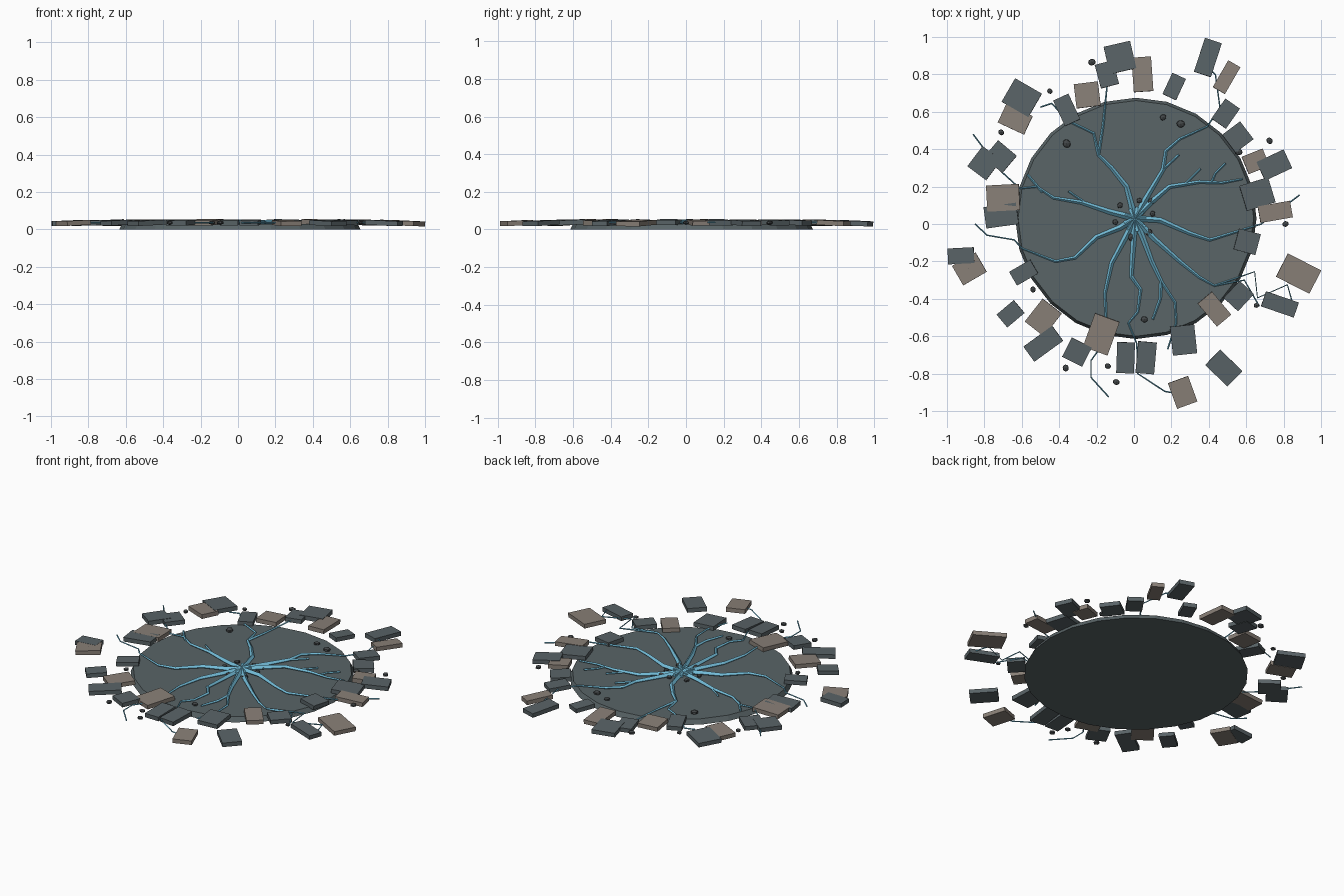
import bpy, bmesh, math, random
from mathutils import Matrix, Vector

random.seed(4)
CX, CY = 0.01, 0.03


def material(name, col):
    m = bpy.data.materials.new(name)
    m.diffuse_color = (*col, 1)
    return m


SLATE = material("slate", (0.10, 0.128, 0.135))
STONE = material("blue grey stone", (0.10, 0.125, 0.135))
TAN = material("warm grey stone", (0.25, 0.215, 0.185))
PEBBLE = material("dark pebble", (0.055, 0.062, 0.065))
ICE = material("pale blue", (0.17, 0.50, 0.68))


def make(name, bm, mat):
    me = bpy.data.meshes.new(name)
    bm.to_mesh(me)
    bm.free()
    me.materials.append(mat)
    ob = bpy.data.objects.new(name, me)
    bpy.context.collection.objects.link(ob)
    return ob


# ground disc, slightly narrower at the top
bm = bmesh.new()
bmesh.ops.create_cone(bm, cap_ends=True, segments=24, radius1=0.645, radius2=0.63, depth=0.03,
                      matrix=Matrix.Translation((CX, CY, 0.015)))
make("ground_disc", bm, SLATE)


# broken slabs around the rim: x, y, width, length, turn in degrees
def slabs(name, mat, rows):
    for i, (x, y, w, h, a) in enumerate(rows):
        out = Vector((x, y, 0)).normalized()
        axis = Vector((-out.y, out.x, 0))
        tilt = Matrix.Rotation(math.radians(2.5), 4, axis)
        z = 0.039 - 0.006 * (math.hypot(x, y) - 0.6) / 0.4
        bm = bmesh.new()
        bmesh.ops.create_cube(bm, size=1, matrix=Matrix.Translation((x, y, z)) @ tilt
                              @ Matrix.Rotation(math.radians(a), 4, 'Z')
                              @ Matrix.Diagonal((w, h, 0.026, 1)))
        make(f"{name}_{i + 1}", bm, mat)


slabs("grey_slab", STONE, [
    (-.075, .89, .145, .15, 13), (-.145, .80, .10, .13, 15), (.215, .735, .08, .125, -25),
    (.395, .89, .095, .19, -18), (.49, .59, .095, .13, -35), (.555, .465, .12, .12, 37),
    (.75, .315, .16, .11, 25), (.66, .16, .16, .14, 17), (.605, -.095, .12, .115, -15),
    (.78, -.43, .185, .085, -19), (.56, -.385, .105, .125, -43), (.265, -.62, .13, .155, 6),
    (.48, -.77, .165, .115, -44), (.065, -.715, .10, .17, -5), (-.045, -.715, .095, .165, -2),
    (-.305, -.685, .12, .115, -27), (-.485, -.64, .19, .10, 36), (-.66, -.48, .12, .09, 40),
    (-.59, -.26, .13, .085, 30), (-.925, -.17, .14, .085, 3), (-.71, .045, .175, .115, 8),
    (-.715, .36, .13, .12, -40), (-.80, .325, .125, .135, -37), (-.60, .675, .165, .145, -30),
    (-.36, .61, .09, .15, 25)])
slabs("tan_slab", TAN, [
    (.045, .80, .105, .185, 4), (.495, .785, .075, .165, -30), (.65, .335, .12, .10, 22),
    (.755, .065, .175, .09, 10), (.88, -.265, .20, .14, -27), (.43, -.455, .16, .10, -50),
    (.26, -.90, .115, .145, 20), (-.175, -.59, .14, .19, -20), (-.485, -.50, .13, .155, -38),
    (-.88, -.24, .145, .12, 30), (-.70, .14, .175, .14, 3), (-.635, .56, .155, .11, -25),
    (-.25, .69, .13, .13, 7)])


# glowing cracks: tapered four-sided tubes along jagged paths
def crack(name, *pts, root=None):
    if root is None:
        pts = ((0.005, 0.03),) + pts
        root = 0.017
    cu = bpy.data.curves.new(name, 'CURVE')
    cu.dimensions = '3D'
    cu.bevel_depth = 1
    cu.bevel_resolution = 0
    cu.use_fill_caps = True
    sp = cu.splines.new('POLY')
    sp.points.add(len(pts) - 1)
    for p, (x, y) in zip(sp.points, pts):
        d = math.hypot(x - pts[0][0], y - pts[0][1])
        p.co = (x, y, 0.037, 1)
        p.radius = max(0.004, root * (1 - d / 0.85))
    tmp = bpy.data.objects.new(name + "_path", cu)
    bpy.context.collection.objects.link(tmp)
    bpy.context.view_layer.update()
    dg = bpy.context.evaluated_depsgraph_get()
    me = bpy.data.meshes.new_from_object(tmp.evaluated_get(dg))
    bpy.data.objects.remove(tmp)
    me.materials.clear()
    me.materials.append(ICE)
    for f in me.polygons:
        f.use_smooth = False
    bpy.context.collection.objects.link(bpy.data.objects.new(name, me))


crack("crack_back", (-.04, .2), (-.12, .3), (-.19, .37), (-.165, .53), (-.145, .73), (-.15, .8))
crack("crack_back_left", (-.13, .065), (-.28, .115), (-.43, .14), (-.52, .2), (-.61, .19),
      (-.72, .29), (-.77, .36), (-.86, .48))
crack("crack_left", (-.075, -.02), (-.2, -.07), (-.315, -.18), (-.42, -.2), (-.6, -.13),
      (-.64, -.085), (-.785, -.06), (-.85, 0))
crack("crack_front_left", (-.05, -.08), (-.12, -.21), (-.155, -.37), (-.15, -.5), (-.165, -.64),
      (-.23, -.73), (-.23, -.82), (-.135, -.925))
crack("crack_front", (-.005, -.13), (-.015, -.28), (.035, -.35), (.02, -.47), (-.03, -.53),
      (.015, -.64), (.02, -.8), (.165, -.895), (.29, -.915))
crack("crack_front_right", (.05, -.08), (.095, -.2), (.145, -.305), (.14, -.4), (.1, -.51))
crack("crack_right_front", (.11, -.08), (.245, -.2), (.35, -.285), (.43, -.33), (.645, -.255),
      (.66, -.395), (.82, -.325), (.86, -.465))
crack("crack_right", (.14, .02), (.3, -.05), (.405, -.085), (.52, -.05), (.68, 0), (.885, .155))
crack("crack_right_back", (.085, .11), (.19, .2), (.35, .225), (.47, .22), (.58, .24))
crack("crack_back_right", (.06, .13), (.155, .29), (.17, .39), (.245, .455), (.39, .52),
      (.46, .62), (.435, .8), (.36, .87), (.44, .945))
# side branches
crack("branch_1", (-.19, .37), (-.215, .485), (-.35, .55), (-.44, .645), (-.5, .625), root=.008)
crack("branch_2", (-.49, .17), (-.57, .265), root=.007)
crack("branch_3", (-.27, .12), (-.35, .175), root=.006)
crack("branch_4", (.145, -.305), (.22, -.42), (.225, -.53), (.18, -.67), root=.008)
crack("branch_5", (.43, -.33), (.59, -.3), (.67, -.44), root=.005)
crack("branch_6", (.27, .21), (.355, .295), root=.006)
crack("branch_7", (.415, .225), (.435, .27), (.49, .325), root=.006)
crack("branch_8", (.155, .29), (.24, .37), root=.007)

# burst hub where the cracks meet
bm = bmesh.new()
for k in range(9):
    a = 2 * math.pi * k / 9
    m = Matrix.Translation((.005, .03, .038)) @ Matrix.Rotation(a, 4, 'Z')
    bmesh.ops.create_cube(bm, size=1, matrix=m @ Matrix.Translation((.03, 0, 0))
                          @ Matrix.Diagonal((random.uniform(.05, .09), .016, .02, 1)))
make("burst_hub", bm, ICE)


# loose pebbles: x, y
def pebbles(name, r, z, spots):
    for i, (x, y) in enumerate(spots):
        s = r * random.uniform(.85, 1.2)
        bm = bmesh.new()
        bmesh.ops.create_icosphere(bm, subdivisions=1, radius=s,
                                   matrix=Matrix.Translation((x, y, z))
                                   @ Matrix.Rotation(random.uniform(0, 6), 4, 'Z')
                                   @ Matrix.Diagonal((1.15, 1, .7, 1)))
        make(f"{name}_{i + 1}", bm, PEBBLE)


pebbles("inner_pebble", .017, .036, [(.03, .125), (-.075, .1), (.1, .055), (.08, -.045),
                                     (-.015, -.07), (-.1, .01), (.09, .12)])
pebbles("disc_pebble", .02, .034, [(-.36, .43), (.155, .57), (.25, .535), (.055, -.51)])
pebbles("outer_pebble", .017, .036, [
    (-.45, .71), (-.225, .865), (-.71, .49), (.725, .445), (.56, .385), (.81, 0), (-.885, -.24),
    (-.54, -.35), (.655, -.435), (-.365, -.77), (-.095, -.845), (-.14, -.76)])
